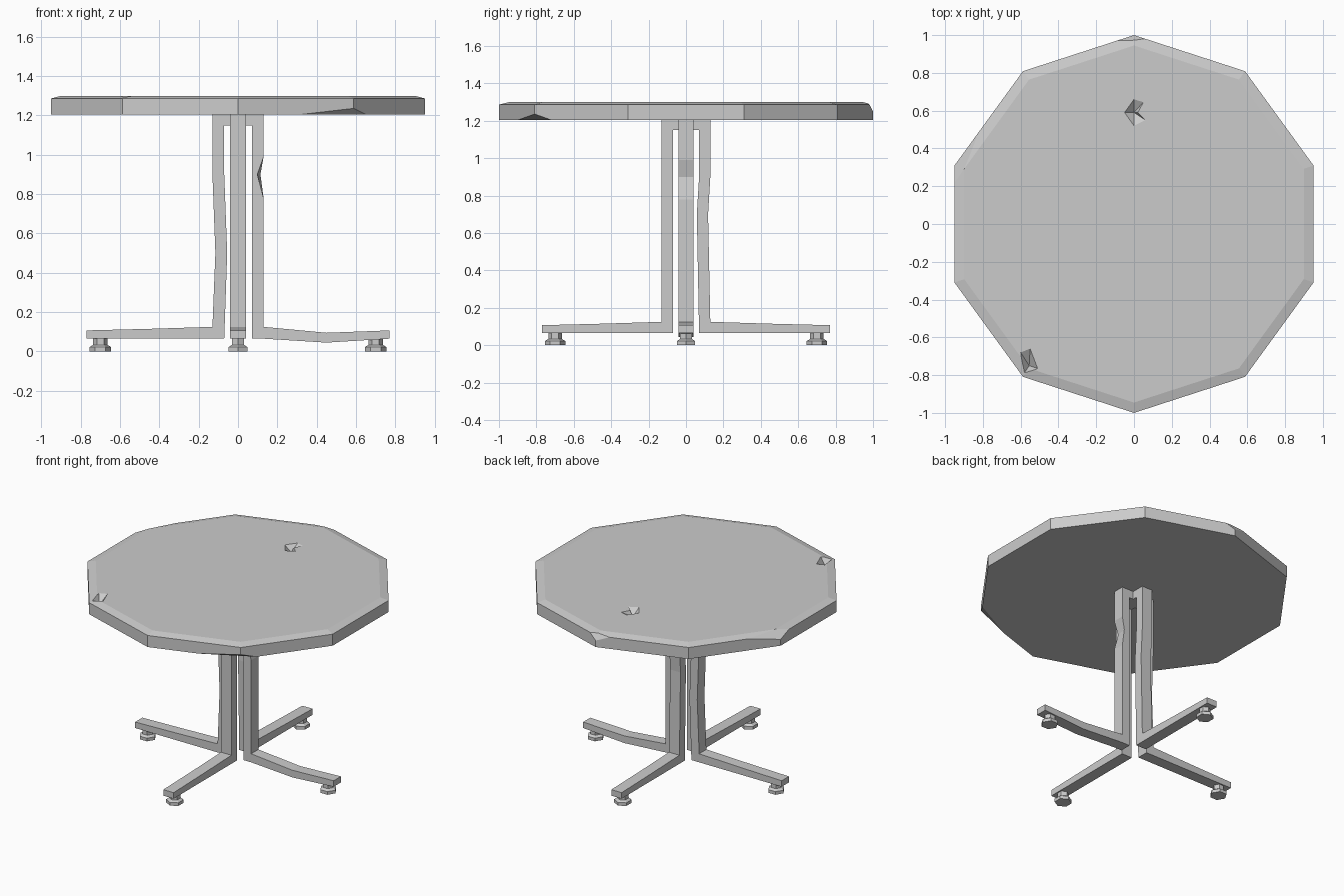
import bpy
import bmesh
from math import pi, sin, cos
from mathutils import Vector, Matrix

default = bpy.data.objects.get("Cube")
if default:
    bpy.data.objects.remove(default, do_unlink=True)

grey = bpy.data.materials.new("plain grey")
grey.use_nodes = True
grey.diffuse_color = (0.6, 0.6, 0.6, 1)
grey.node_tree.nodes["Principled BSDF"].inputs["Base Color"].default_value = (0.6, 0.6, 0.6, 1)


def make_object(name, bm, angle=0):
    bmesh.ops.recalc_face_normals(bm, faces=bm.faces)
    bm.transform(Matrix.Rotation(angle, 4, 'Z'))
    mesh = bpy.data.meshes.new(name)
    bm.to_mesh(mesh)
    bm.free()
    mesh.materials.append(grey)
    obj = bpy.data.objects.new(name, mesh)
    bpy.context.collection.objects.link(obj)
    return obj


def stack(layers, sides, centre=0, turn=0):
    """Closed solid from polygon rings given as (radius, height)."""
    bm = bmesh.new()
    rings = [[bm.verts.new((centre + r * cos(turn + 2 * pi * i / sides),
                            r * sin(turn + 2 * pi * i / sides), z))
              for i in range(sides)] for r, z in layers]
    for low, high in zip(rings, rings[1:]):
        for i in range(sides):
            j = (i + 1) % sides
            bm.faces.new((low[i], low[j], high[j], high[i]))
    bm.faces.new(rings[0])
    bm.faces.new(rings[-1])
    return bm


def chip(bm, a, b, c):
    """Slice off the piece lying outside the plane through three points."""
    a, b, c = Vector(a), Vector(b), Vector(c)
    normal = (b - a).cross(c - a).normalized()
    if normal.dot(Vector((0, 0, 1.25)) - a) > 0:
        normal.negate()
    cut = bmesh.ops.bisect_plane(bm, geom=bm.verts[:] + bm.edges[:] + bm.faces[:],
                                 plane_co=a, plane_no=normal, clear_outer=True)
    edges = [e for e in cut["geom_cut"] if isinstance(e, bmesh.types.BMEdge)]
    bmesh.ops.contextual_create(bm, geom=edges)


def pit(target, outline, bottom):
    """Gouge a pointed dent with the given outline into the top surface."""
    bm = bmesh.new()
    rim = [bm.verts.new((x, y, 1.3)) for x, y in outline]
    lid = [bm.verts.new((x, y, 1.35)) for x, y in outline]
    tip = bm.verts.new(bottom)
    bm.faces.new(lid)
    for i in range(len(rim)):
        j = (i + 1) % len(rim)
        bm.faces.new((rim[i], rim[j], lid[j], lid[i]))
        bm.faces.new((rim[i], tip, rim[j]))
    cutter = make_object("dent_cutter", bm)
    cutter.hide_render = True
    mod = target.modifiers.new("dent", 'BOOLEAN')
    mod.operation, mod.solver, mod.object = 'DIFFERENCE', 'EXACT', cutter
    bpy.context.view_layer.objects.active = target
    bpy.ops.object.modifier_apply(modifier=mod.name)
    bpy.data.objects.remove(cutter, do_unlink=True)


# Ten-sided table top with a shallow rim slope, chipped edges and two dents
top = stack([(1, 1.205), (1, 1.286), (0.945, 1.3)], 10, turn=pi / 2)
chip(top, (-0.09, 0.97, 1.288), (0.06, 0.98, 1.288), (0, 1, 1.25))
chip(top, (-0.95, 0.22, 1.286), (-0.82, 0.49, 1.286), (-0.95, 0.31, 1.25))
chip(top, (0.32, -0.896, 1.205), (0.588, -0.809, 1.236), (0.65, -0.723, 1.205))
table_top = make_object("table_top", top)
pit(table_top, [(0, 0.66), (-0.05, 0.59), (0, 0.52), (0.06, 0.55), (0.02, 0.59), (0.05, 0.645)],
    (0, 0.59, 1.26))
pit(table_top, [(-0.6, -0.68), (-0.585, -0.795), (-0.51, -0.765), (-0.55, -0.66)],
    (-0.555, -0.75, 1.25))


def leg(name, angle, bend=0, bend_z=0.6, dip=0, notch=0):
    """C-shaped leg: top bracket, upright and foot bar, with optional damage."""
    outer = [(0.13, 1.206), (0.13, 0.99), (0.13 - notch, 0.9), (0.13, 0.78), (0.13, 0.125)]
    if not notch:
        outer = [(0.13, 1.206), (0.13, 0.9), (0.13 - bend, bend_z), (0.13, 0.125)]
    bar = [(0.45, 0.115 - dip), (0.77, 0.107), (0.77, 0.065), (0.45, 0.065 - dip), (0.13, 0.065)]
    inner = [(0.07, 0.065), (0.07 - bend, bend_z), (0.07, 0.9), (0.07, 1.15), (0, 1.15), (0, 1.206)]
    bm = bmesh.new()
    face = bm.faces.new([bm.verts.new((x, -0.04, z)) for x, z in outer + bar + inner])
    new = bmesh.ops.extrude_face_region(bm, geom=[face])["geom"]
    back = [v for v in new if isinstance(v, bmesh.types.BMVert)]
    bmesh.ops.translate(bm, verts=back, vec=(0, 0.08, 0))
    for v in back:  # the notch is shallower on its far side
        if notch and abs(v.co.x - 0.13 + notch) < 0.001:
            v.co.x += notch / 2
    make_object(name, bm, angle)

    # Six-sided levelling foot
    foot = stack([(0.055, 0), (0.055, 0.022), (0.036, 0.034), (0.036, 0.07)], 6, centre=0.7)
    make_object(name.replace("leg", "foot"), foot, angle)


leg("right_side_leg", 0, dip=0.02, notch=0.032)
leg("back_leg", pi / 2, bend=0.012, bend_z=0.7)
leg("left_side_leg", pi, bend=0.015, bend_z=0.5)
leg("front_leg", -pi / 2)
